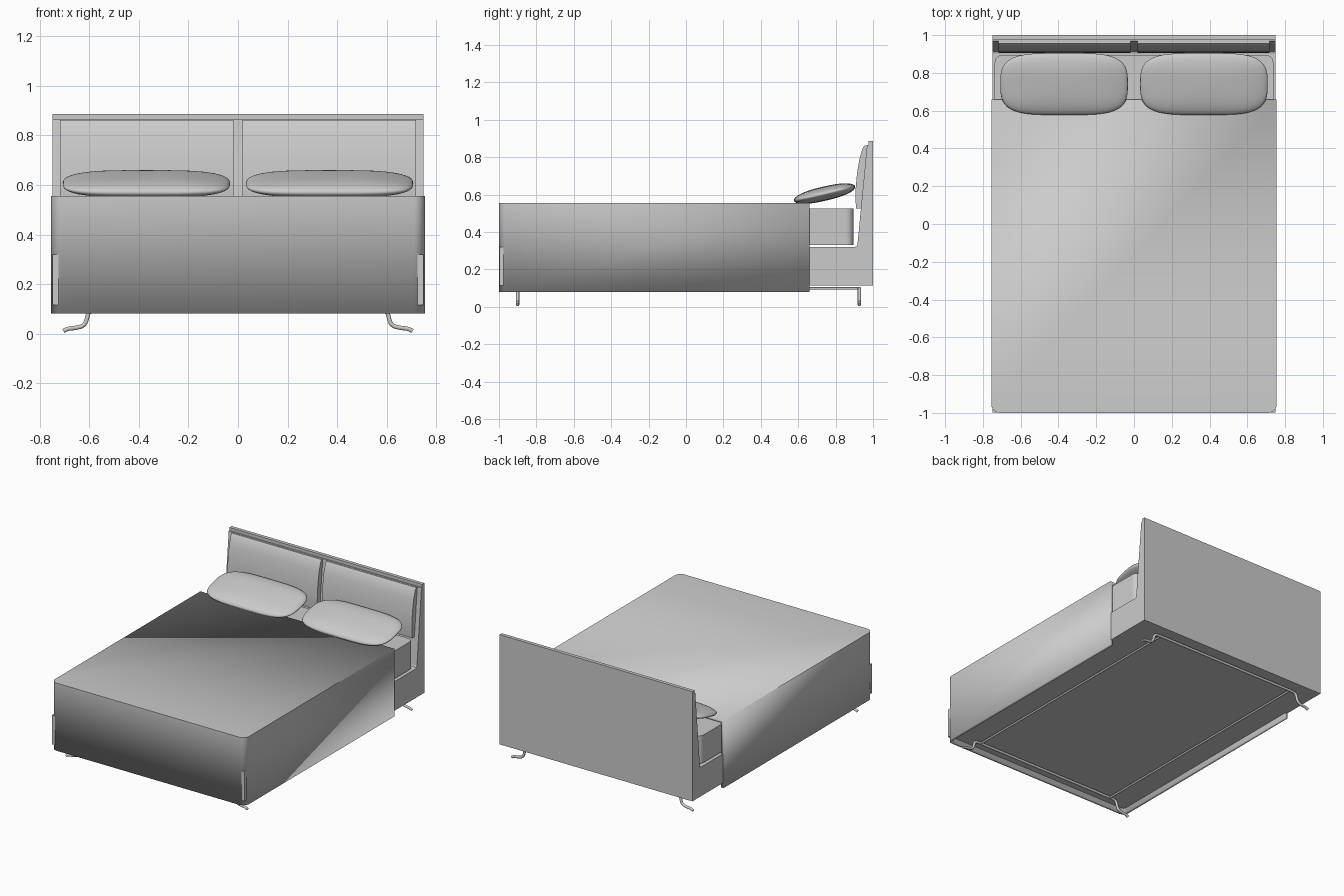
import bpy, bmesh, math
from mathutils import Matrix

if "Cube" in bpy.data.objects:
    bpy.data.objects.remove(bpy.data.objects["Cube"])


def add_object(name, bm):
    mesh = bpy.data.meshes.new(name)
    bm.to_mesh(mesh)
    bm.free()
    obj = bpy.data.objects.new(name, mesh)
    bpy.context.collection.objects.link(obj)
    return obj


def smooth(obj, angle=35):
    bpy.ops.object.select_all(action='DESELECT')
    obj.select_set(True)
    bpy.context.view_layer.objects.active = obj
    bpy.ops.object.shade_smooth_by_angle(angle=math.radians(angle))


def extrude_profile(name, profile, x0, x1):
    """Extrude a (y, z) outline along x."""
    bm = bmesh.new()
    face = bm.faces.new([bm.verts.new((x0, y, z)) for y, z in profile])
    geom = bmesh.ops.extrude_face_region(bm, geom=[face])["geom"]
    verts = [g for g in geom if isinstance(g, bmesh.types.BMVert)]
    bmesh.ops.translate(bm, verts=verts, vec=(x1 - x0, 0, 0))
    bmesh.ops.recalc_face_normals(bm, faces=bm.faces)
    return add_object(name, bm)


def rod(name, points, radius):
    curve = bpy.data.curves.new(name, 'CURVE')
    curve.dimensions = '3D'
    curve.bevel_depth = radius
    curve.bevel_resolution = 3
    curve.use_fill_caps = True
    spline = curve.splines.new('NURBS')
    spline.points.add(len(points) - 1)
    for p, co in zip(spline.points, points):
        p.co = (*co, 1)
    spline.order_u = min(3, len(points))
    spline.use_endpoint_u = True
    spline.resolution_u = 5
    obj = bpy.data.objects.new(name, curve)
    bpy.context.collection.objects.link(obj)
    return obj


# Bed base and sloped headboard in one side profile
extrude_profile("base_and_headboard", [
    (-0.997, 0.115), (1, 0.115), (1, 0.887), (0.975, 0.887), (0.975, 0.865),
    (0.968, 0.865), (0.917, 0.335), (0.913, 0.324), (0.903, 0.32),
    (-0.997, 0.32)], -0.75, 0.75)

# Headboard cushions
for side, x0, x1 in (("left", -0.718, -0.018), ("right", 0.018, 0.718)):
    cushion = extrude_profile("headboard_cushion_" + side, [
        (0.970, 0.863), (0.955, 0.863), (0.945, 0.85), (0.927, 0.79),
        (0.914, 0.71), (0.907, 0.63), (0.906, 0.57), (0.910, 0.525),
        (0.938, 0.525)], x0, x1)
    smooth(cushion)

# Mattress with rounded vertical edges
bm = bmesh.new()
bmesh.ops.create_cube(bm, size=1, matrix=Matrix.Translation((0, -0.0375, 0.4275))
                      @ Matrix.Diagonal((1.475, 1.865, 0.195, 1)))
upright = [e for e in bm.edges
           if abs(e.verts[0].co.z - e.verts[1].co.z) > 0.1]
bmesh.ops.bevel(bm, geom=upright, offset=0.04, segments=6, profile=0.5,
                affect='EDGES')
smooth(add_object("mattress", bm))

# Blanket: open shell, rounded at the foot corners
W, R = 0.755, 0.045
outline = [(-W, 0.66)]
for cx, start in ((-W + R, 180), (W - R, 270)):
    for i in range(7):
        a = math.radians(start + 15 * i)
        outline.append((cx + R * math.cos(a), -1 + R + R * math.sin(a)))
outline.append((W, 0.66))
bm = bmesh.new()
low = [bm.verts.new((x, y, 0.08)) for x, y in outline]
high = [bm.verts.new((x, y, 0.556)) for x, y in outline]
for i in range(len(outline) - 1):
    bm.faces.new((low[i], low[i + 1], high[i + 1], high[i]))
bm.faces.new(high)
blanket = add_object("blanket", bm)
smooth(blanket)
shell = blanket.modifiers.new("thickness", 'SOLIDIFY')
shell.thickness = 0.02
shell.offset = -1
shell.use_even_offset = True


# Pillows: squared-off, flattened spheres leaning on the headboard
def spow(v, p):
    return math.copysign(abs(v) ** p, v)


for side, cx in (("left", -0.37), ("right", 0.37)):
    bm = bmesh.new()
    bmesh.ops.create_uvsphere(bm, u_segments=48, v_segments=20, radius=1)
    for v in bm.verts:
        t = math.atan2(v.co.y, v.co.x)
        r = min(1, math.hypot(v.co.x, v.co.y)) ** 0.8
        z = v.co.z
        v.co = (0.338 * r * spow(math.cos(t), 0.5),
                0.168 * r * spow(math.sin(t), 0.62),
                0.038 * z)
    pillow = add_object("pillow_" + side, bm)
    pillow.location = (cx, 0.741, 0.605)
    pillow.rotation_euler = (math.radians(13), 0, 0)
    smooth(pillow, 80)

# Bent cross rods ending in splayed feet
half = [(0.53, 0.098), (0.585, 0.098), (0.605, 0.085), (0.612, 0.05),
        (0.625, 0.03), (0.66, 0.022), (0.69, 0.02), (0.705, 0.01)]
for name, y in (("front_feet_rod", -0.9), ("back_feet_rod", 0.927)):
    path = [(-x, y, z) for x, z in reversed(half)] + [(x, y, z) for x, z in half]
    rod(name, path, 0.009)

# Long rods joining the feet
for side, x in (("left", -0.55), ("right", 0.55)):
    rod("long_rod_" + side, [(x, -0.9, 0.098), (x, 0.927, 0.098)], 0.007)
